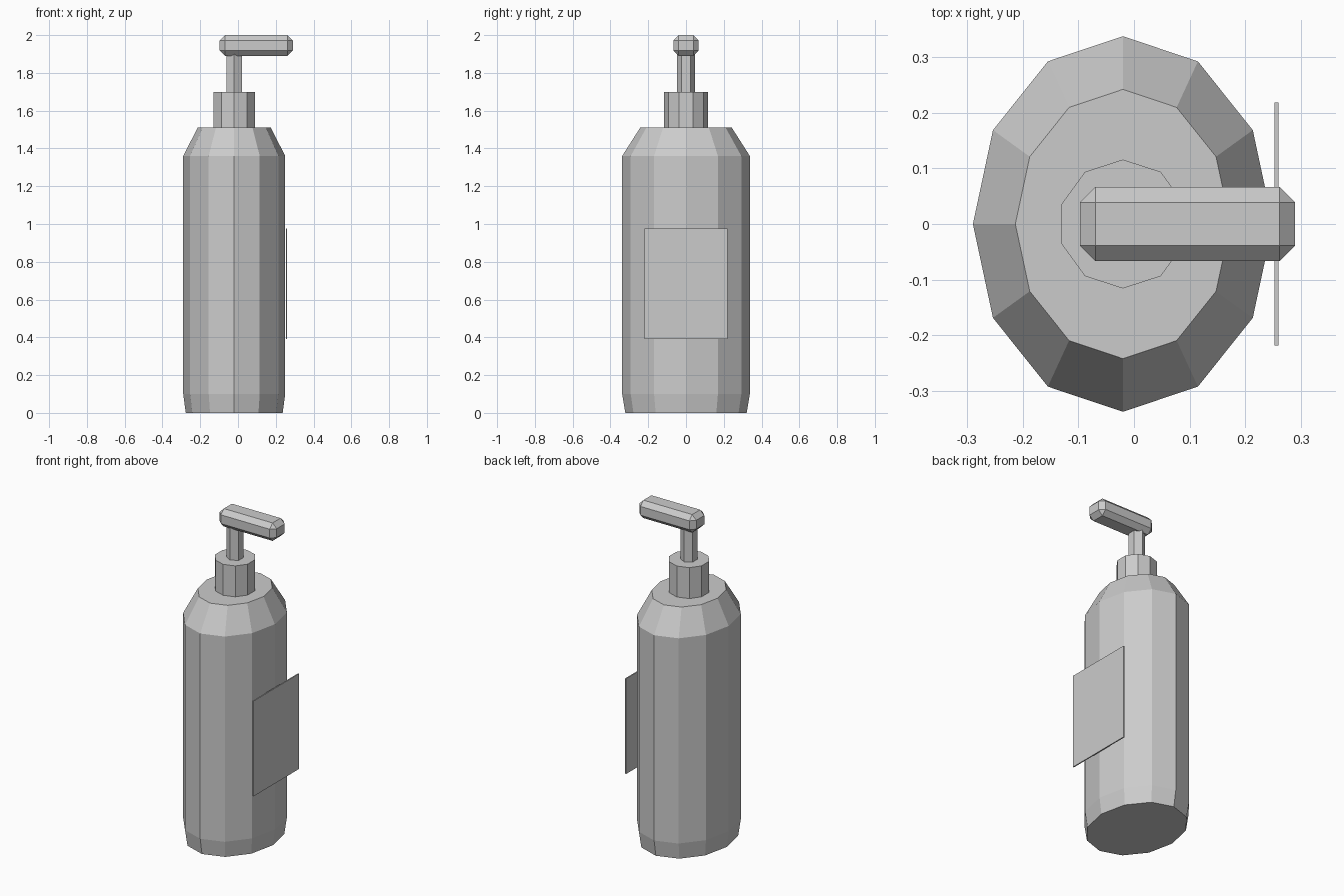
import bpy, bmesh
from math import sin, cos, tau

if "Cube" in bpy.data.objects:
    bpy.data.objects.remove(bpy.data.objects["Cube"])

CX = -0.02  # axis of the bottle


def finish(name, bm):
    bmesh.ops.recalc_face_normals(bm, faces=bm.faces)
    mesh = bpy.data.meshes.new(name)
    bm.to_mesh(mesh)
    bm.free()
    ob = bpy.data.objects.new(name, mesh)
    bpy.context.collection.objects.link(ob)
    return ob


def lathe(name, sides, profile):
    """Stack of elliptical rings (rx, ry, z), first vertex on +y, capped."""
    bm = bmesh.new()
    rings = [[bm.verts.new((CX + rx * sin(tau * i / sides),
                            ry * cos(tau * i / sides), z))
              for i in range(sides)] for rx, ry, z in profile]
    for a, b in zip(rings, rings[1:]):
        for i in range(sides):
            j = (i + 1) % sides
            bm.faces.new((a[i], a[j], b[j], b[i]))
    bm.faces.new(rings[0])
    bm.faces.new(rings[-1])
    return finish(name, bm)


def box(name, lo, hi, bevel=0):
    bm = bmesh.new()
    bmesh.ops.create_cube(bm, size=1)
    for v in bm.verts:
        v.co = [(l + h) / 2 + c * (h - l) for c, l, h in zip(v.co, lo, hi)]
    if bevel:
        bmesh.ops.bevel(bm, geom=bm.edges[:], offset=bevel, segments=1,
                        affect='EDGES')
    return finish(name, bm)


# Oval bottle with tapered foot and sloped shoulder
RX, RY = 0.27, 0.338
lathe("bottle", 12, [(RX * s, RY * s, z) for s, z in
                     ((0.95, 0), (1, 0.10), (1, 1.36), (0.717, 1.51))])

# Pump collar and stem
lathe("collar", 10, [(0.116, 0.116, 1.505), (0.116, 0.116, 1.70)])
lathe("stem", 6, [(0.048, 0.048, 1.69), (0.048, 0.048, 1.90)])

# Pump head with chamfered edges
box("pump_head", (-0.097, -0.067, 1.89), (0.29, 0.067, 2.0), 0.028)

# Flat label plate on the right side
box("label", (0.253, -0.219, 0.39), (0.26, 0.219, 0.975))
